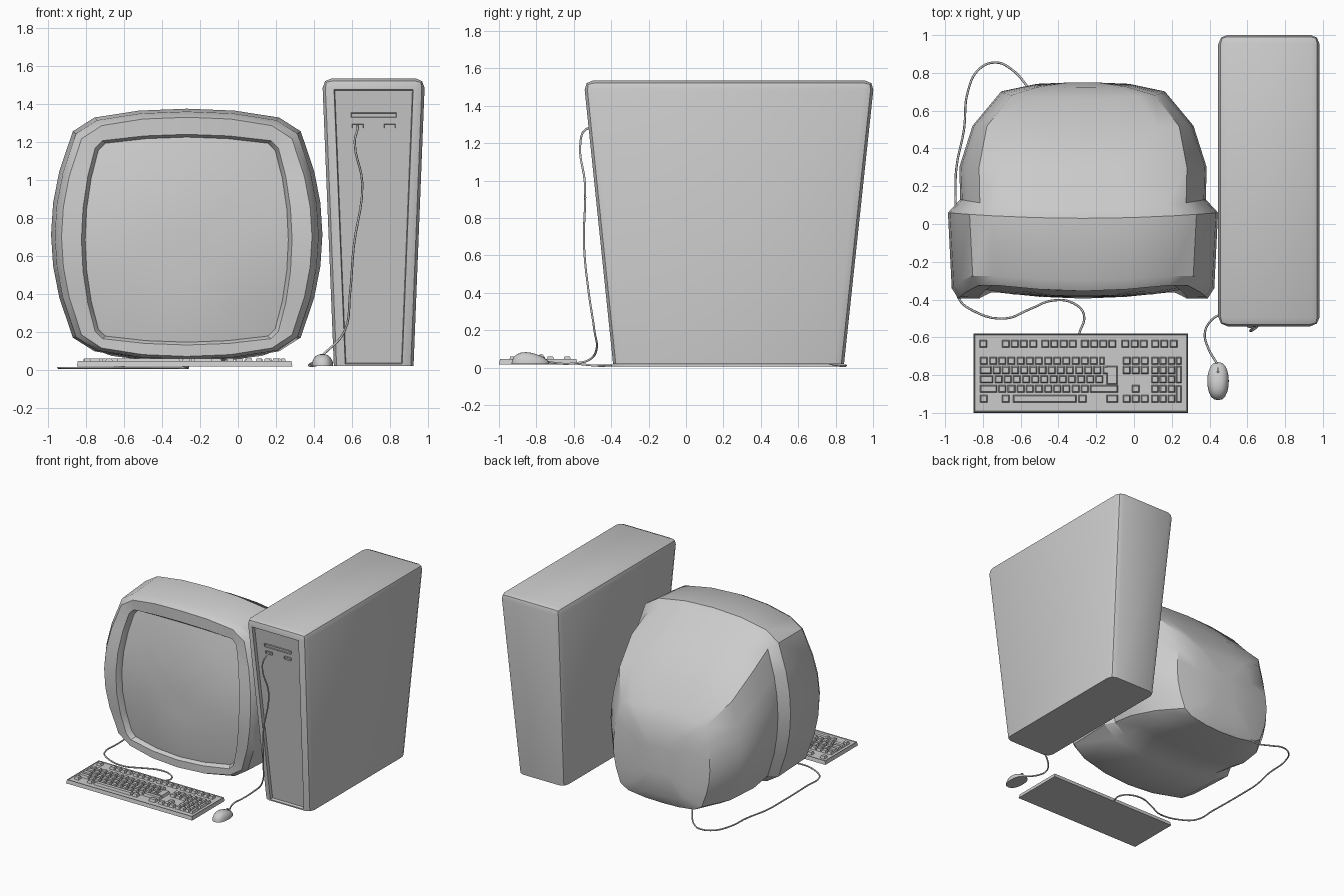
import bpy, bmesh, math
from mathutils import Matrix

if "Cube" in bpy.data.objects:
    bpy.data.objects.remove(bpy.data.objects["Cube"])


def finish(name, bm, angle=None):
    bmesh.ops.recalc_face_normals(bm, faces=bm.faces)
    me = bpy.data.meshes.new(name)
    bm.to_mesh(me)
    bm.free()
    ob = bpy.data.objects.new(name, me)
    bpy.context.collection.objects.link(ob)
    if angle:
        bpy.ops.object.select_all(action='DESELECT')
        ob.select_set(True)
        bpy.context.view_layer.objects.active = ob
        bpy.ops.object.shade_smooth_by_angle(angle=math.radians(angle))
    return ob


def add_box(bm, x0, x1, y0, y1, z0, z1, taper=0.0):
    lo = [(x0, y0), (x1, y0), (x1, y1), (x0, y1)]
    hi = [(x0+taper, y0+taper), (x1-taper, y0+taper), (x1-taper, y1-taper), (x0+taper, y1-taper)]
    a = [bm.verts.new((x, y, z0)) for x, y in lo]
    b = [bm.verts.new((x, y, z1)) for x, y in hi]
    bm.faces.new(a[::-1])
    top = bm.faces.new(b)
    for i in range(4):
        j = (i+1) % 4
        bm.faces.new((a[i], a[j], b[j], b[i]))
    return a, b, top


def full_loop(up, down=None):
    """Mirror quarter outlines (top centre to right middle) into a closed loop."""
    right = up + [(u, -v) for u, v in (down or up)[-2::-1]]
    return right + [(-u, v) for u, v in right[-2:0:-1]]


Q_BARREL = [(0, 1), (.35, .985), (.68, .93), (.84, .82), (.94, .5), (.985, .25), (1, 0)]
Q_BACK = [(0, 1), (.35, .99), (.68, .96), (.87, .90), (.95, .5), (.985, .25), (1, 0)]
BARREL = full_loop(Q_BARREL)
BACK = full_loop(Q_BACK, Q_BARREL)
SQUARE = full_loop([(0, 1), (.4, .985), (.80, .94), (.87, .87), (.94, .6), (.985, .3), (1, 0)])


def loft(name, sections, angle):
    # section: outline, y, half width, z low, z high, corner recession, lean, side shift
    bm = bmesh.new()
    loops = []
    for shape, y, w, z0, z1, corner, lean, side in sections:
        c, h = (z0+z1)/2, (z1-z0)/2
        loops.append([bm.verts.new((-.27+u*w, y+corner*u*u*v*v+lean*v+side*u*u, c+h*v))
                      for u, v in shape])
    n = len(loops[0])
    for a, b in zip(loops, loops[1:]):
        for i in range(n):
            bm.faces.new((a[i], a[(i+1) % n], b[(i+1) % n], b[i]))
    bm.faces.new(loops[-1])
    return finish(name, bm, angle)


# monitor housing, front bezel to domed back
loft("monitor_housing", [
    (SQUARE, -.345, .535, .145, 1.225, .08, .02, 0),
    (SQUARE, -.365, .54, .14, 1.23, .08, .02, 0),
    (SQUARE, -.375, .555, .13, 1.24, .08, .02, -.02),
    (BARREL, -.375, .66, .07, 1.33, .10, .02, -.02),
    (BARREL, -.33, .695, .055, 1.36, .08, .03, -.01),
    (BARREL, .03, .715, .05, 1.375, 0, 0, .03),
    (BARREL, .07, .65, .07, 1.33, 0, 0, .06),
    (BARREL, .30, .655, .05, 1.22, 0, 0, 0),
    (BACK, .51, .585, .04, .985, 0, 0, .01),
    (BACK, .68, .435, .04, .79, 0, -.015, .02),
    (BACK, .735, .27, .12, .68, 0, -.01, 0),
    (BACK, .748, .10, .30, .52, 0, 0, 0)], 32)

# curved screen glass
loft("screen", [
    (SQUARE, -.345, .54, .14, 1.23, .08, .02, 0),
    (SQUARE, -.37, .38, .30, 1.07, .03, .015, 0),
    (SQUARE, -.383, .18, .50, .87, 0, .005, 0),
    (SQUARE, -.386, .05, .64, .73, 0, 0, 0)], 50)

# tapered tower case with a recessed front panel
bm = bmesh.new()
lower, upper, _ = add_box(bm, .505, .925, -.39, .845, .02, 1.535)
for v, (x, y) in zip(upper, [(.444, -.547), (.985, -.547), (.985, 1.007), (.444, 1.007)]):
    v.co.x, v.co.y = x, y
low = set(lower)
big = [e for e in bm.edges if not (e.verts[0] in low and e.verts[1] in low)]
bmesh.ops.bevel(bm, geom=big, offset=.05, segments=2, profile=.5, affect='EDGES')
bm.normal_update()
front = max((f for f in bm.faces if f.normal.y < -.9), key=lambda f: f.calc_area())
bmesh.ops.inset_individual(bm, faces=[front], thickness=.014)
bmesh.ops.inset_individual(bm, faces=[front], thickness=.006)
bmesh.ops.translate(bm, verts=front.verts, vec=(0, .025, 0))
finish("tower_case", bm, 30)

# drive slot and two ports on the panel
slope = math.atan(.156/1.515)
for name, x, z, w, h in [("drive_slot", .715, 1.342, .24, .024),
                         ("left_port", .63, 1.284, .06, .022),
                         ("right_port", .80, 1.284, .06, .022)]:
    bm = bmesh.new()
    bmesh.ops.create_cube(bm, size=1, matrix=Matrix.Translation((x, -.388-.103*z+.025, z))
                          @ Matrix.Rotation(slope, 4, 'X') @ Matrix.Diagonal((w, .02, h, 1)))
    f = min(bm.faces, key=lambda f: f.calc_center_median().y)
    bmesh.ops.inset_individual(bm, faces=[f], thickness=.004)
    bmesh.ops.translate(bm, verts=f.verts, vec=(0, .012, 0))
    finish(name, bm)

# keyboard base with raised rim
bm = bmesh.new()
_, _, top = add_box(bm, -.85, .287, -1, -.58, .016, .046, .006)
bmesh.ops.inset_individual(bm, faces=[top], thickness=.012)
bmesh.ops.inset_individual(bm, faces=[top], thickness=.004)
bmesh.ops.translate(bm, verts=top.verts, vec=(0, 0, -.006))
finish("keyboard_base", bm)

# keys
bm = bmesh.new()
P = .0485


def key(x, y, w=.041, d=.041):
    add_box(bm, x, x+w, y-d/2, y+d/2, .038, .06, .006)


rows = [-.725, -.773, -.823, -.873, -.925]
for start, count in [(-.818, 1), (-.70, 4), (-.49, 4), (-.28, 4), (-.066, 3), (.092, 3)]:
    for i in range(count):
        key(start+i*P, -.635)
for y, lead, count, last in [(rows[0], .041, 12, .06), (rows[1], .06, 12, .041),
                             (rows[2], .07, 11, .041), (rows[3], .09, 10, .072)]:
    key(-.815, y, lead)
    x = -.815+lead+.0075
    for i in range(count):
        key(x, y)
        x += P
    key(x, y, max(.03, min(last, -.16-x)))
for x, w in [(-.815, .041), (-.665, .041), (-.645+.005, .335), (-.295, .045), (-.145, .06)]:
    key(x if w != .041 or x < -.8 else -.70, rows[4], w)
key(-.145, -.80, .058, .10)
key(-.22, rows[3], .135)
for i in range(3):
    for r in (rows[0], rows[1], rows[4]):
        key(-.06+i*P, r)
key(-.06+P, rows[3])
for r in rows:
    for i in range(3):
        key(.092+i*P*.9, r, .038)
for y, d in [(-.725, .041), (-.797, .09), (-.9, .09)]:
    key(.092+3*P*.9, y, .03, d)
finish("keyboard_keys", bm)

# mouse body: squarish half ellipsoid, taller at the palm end
bm = bmesh.new()
bmesh.ops.create_uvsphere(bm, u_segments=20, v_segments=12, radius=1)
for v in bm.verts:
    x, y, z = v.co
    x = math.copysign(abs(x)**.8, x)
    v.co = (.445+x*.057, -.832+y*.101, .02+max(z, 0)*(.06-.018*y))
bmesh.ops.remove_doubles(bm, verts=bm.verts, dist=.0005)
finish("mouse_body", bm, 40)
bm = bmesh.new()
bmesh.ops.create_cone(bm, cap_ends=True, segments=12, radius1=.016, radius2=.016, depth=.012,
                      matrix=Matrix.Translation((.445, -.775, .056)) @ Matrix.Rotation(math.pi/2, 4, 'Y'))
finish("mouse_wheel", bm, 40)


def cable(name, pts):
    cu = bpy.data.curves.new(name, 'CURVE')
    cu.dimensions = '3D'
    cu.bevel_depth = .006
    cu.bevel_resolution = 1
    cu.resolution_u = 5
    cu.use_fill_caps = True
    s = cu.splines.new('BEZIER')
    s.bezier_points.add(len(pts)-1)
    for b, p in zip(s.bezier_points, pts):
        b.co = p
        b.handle_left_type = b.handle_right_type = 'AUTO'
    bpy.context.collection.objects.link(bpy.data.objects.new(name, cu))


cable("mouse_cable", [(.44, -.74, .03), (.39, -.65, .02), (.375, -.58, .025), (.40, -.52, .04),
                      (.46, -.48, .09), (.56, -.49, .2), (.59, -.52, .4), (.61, -.545, .65),
                      (.655, -.54, .98), (.615, -.565, 1.2), (.63, -.54, 1.27), (.63, -.50, 1.284)])
cable("keyboard_cable", [(x, y, .01 if -.56 < y else .02) for x, y in [
    (-.29, -.58), (-.265, -.48), (-.32, -.42), (-.43, -.405), (-.55, -.45), (-.68, -.50),
    (-.85, -.46), (-.93, -.39), (-.94, -.2), (-.945, .15), (-.94, .3), (-.90, .5), (-.88, .7),
    (-.82, .82), (-.73, .855), (-.65, .82)]] + [(-.57, .735, .04), (-.55, .70, .08)])
